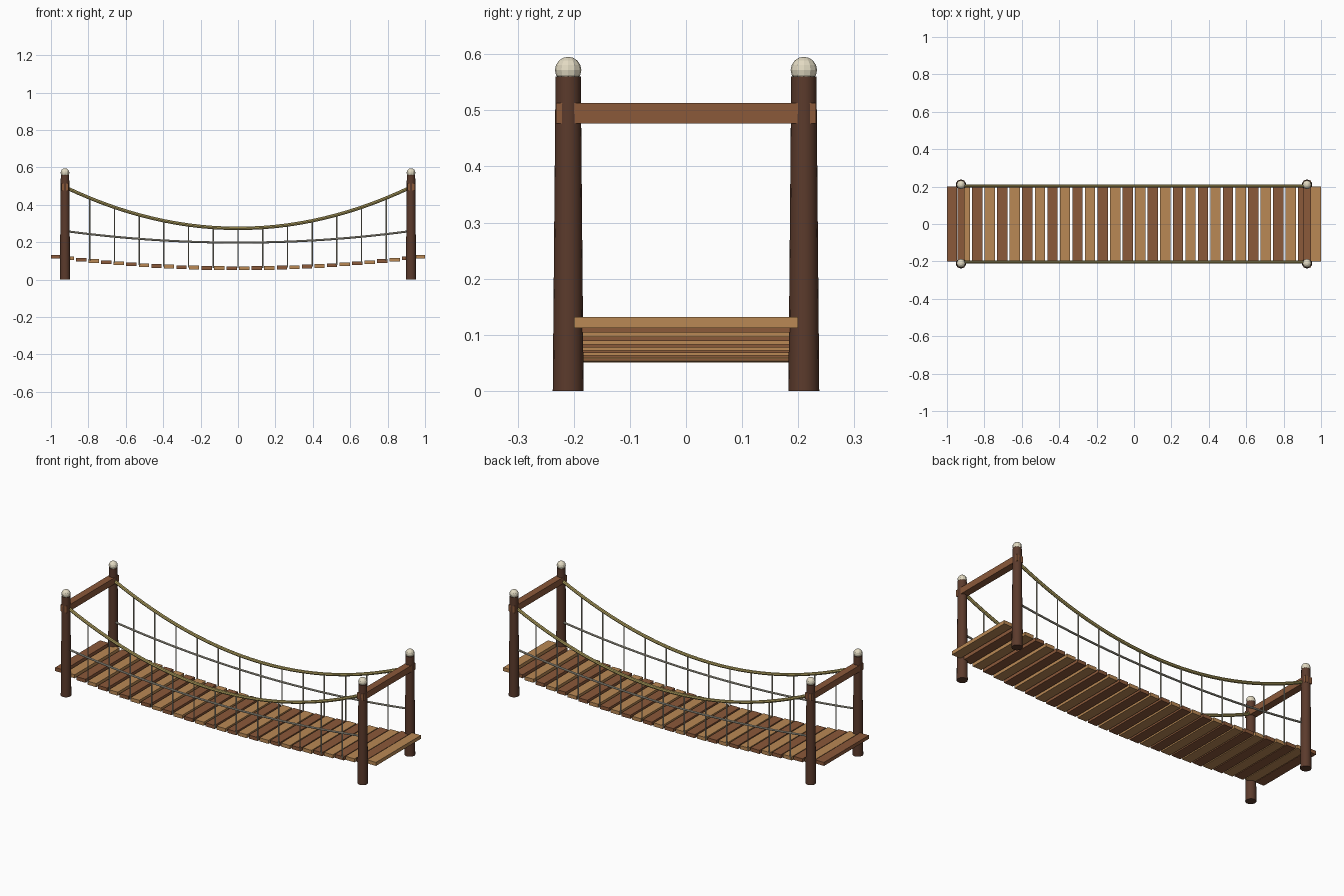
import bpy
from mathutils import Vector

cube = bpy.data.objects.get("Cube")
if cube:
    bpy.data.objects.remove(cube, do_unlink=True)

HALF_SPAN = 0.925   # post position along the bridge
POST_Y = 0.21
ROPE_Y = 0.203


def material(name, rgb):
    mat = bpy.data.materials.new(name)
    mat.use_nodes = True
    colour = (*rgb, 1.0)
    mat.diffuse_color = colour
    for node in mat.node_tree.nodes:
        if node.type == 'BSDF_PRINCIPLED':
            node.inputs["Base Color"].default_value = colour
    return mat


LIGHT_WOOD = material("light plank wood", (0.49, 0.25, 0.09))
MID_WOOD = material("mid brown wood", (0.26, 0.10, 0.042))
POST_WOOD = material("dark post wood", (0.105, 0.043, 0.025))
CAP = material("pale cap", (0.76, 0.70, 0.54))
ROPE = material("straw rope", (0.46, 0.37, 0.12))
THIN_ROPE = material("grey rope", (0.48, 0.45, 0.36))


def finish(name, mat, smooth=False):
    obj = bpy.context.object
    obj.name = name
    obj.data.materials.clear()
    obj.data.materials.append(mat)
    if smooth:
        bpy.ops.object.shade_smooth_by_angle(angle=0.7)
    return obj


def box(name, centre, size, mat):
    bpy.ops.mesh.primitive_cube_add(size=1, location=centre)
    bpy.context.object.scale = size
    bpy.ops.object.transform_apply(location=False, rotation=False, scale=True)
    return finish(name, mat)


def rope(name, points, radius, mat):
    curve = bpy.data.curves.new(name, 'CURVE')
    curve.dimensions = '3D'
    curve.bevel_depth = radius
    curve.bevel_resolution = 2
    curve.use_fill_caps = True
    spline = curve.splines.new('POLY')
    spline.points.add(len(points) - 1)
    for point, co in zip(spline.points, points):
        point.co = (*co, 1)
    obj = bpy.data.objects.new(name, curve)
    bpy.context.collection.objects.link(obj)
    bpy.ops.object.select_all(action='DESELECT')
    obj.select_set(True)
    bpy.context.view_layer.objects.active = obj
    bpy.ops.object.convert(target='MESH')
    return finish(name, mat, smooth=True)


def sag(x, low, high):
    return low + (high - low) * (x / HALF_SPAN) ** 2


def deck_z(x):
    return sag(x, 0.061, 0.116)


# Deck planks in alternating colours, the outermost lying beyond the posts
PLANKS = 30
PLANK_WIDTH = 0.055
pitch = (2 - PLANK_WIDTH) / (PLANKS - 1)
for i in range(PLANKS):
    x = -1 + PLANK_WIDTH / 2 + i * pitch
    z = 0.122 if i in (0, PLANKS - 1) else deck_z(x)
    box("deck_plank", (x, 0, z), (PLANK_WIDTH, 0.4, 0.02),
        LIGHT_WOOD if i % 2 else MID_WOOD)

# Tapered posts, round caps and the cross beam at each end
for end in (-1, 1):
    x = end * HALF_SPAN
    for side in (-1, 1):
        y = side * POST_Y
        bpy.ops.mesh.primitive_cone_add(vertices=16, radius1=0.0275, radius2=0.0225,
                                        depth=0.56, location=(x, y, 0.28))
        finish("post", POST_WOOD, smooth=True)
        bpy.ops.mesh.primitive_uv_sphere_add(segments=12, ring_count=8, radius=0.0235,
                                             location=(x, y, 0.572))
        finish("post_cap", CAP)
    box("cross_beam", (x, 0, 0.495), (0.04, 0.464, 0.036), MID_WOOD)

# Sagging hand ropes, lower guide ropes and hangers down to the deck
STEPS = 28
HANGERS = 14
xs = [HALF_SPAN * (2 * i / STEPS - 1) for i in range(STEPS + 1)]
for side in (-1, 1):
    y = side * ROPE_Y
    rope("hand_rope", [Vector((x, y, sag(x, 0.274, 0.495))) for x in xs], 0.009, ROPE)
    rope("guide_rope", [Vector((x, y, sag(x, 0.198, 0.26))) for x in xs], 0.0055, THIN_ROPE)
    for i in range(1, HANGERS):
        x = HALF_SPAN * (2 * i / HANGERS - 1)
        rope("hanger_rope", [Vector((x, y, deck_z(x))),
                             Vector((x, y, sag(x, 0.274, 0.495)))], 0.0035, THIN_ROPE)
